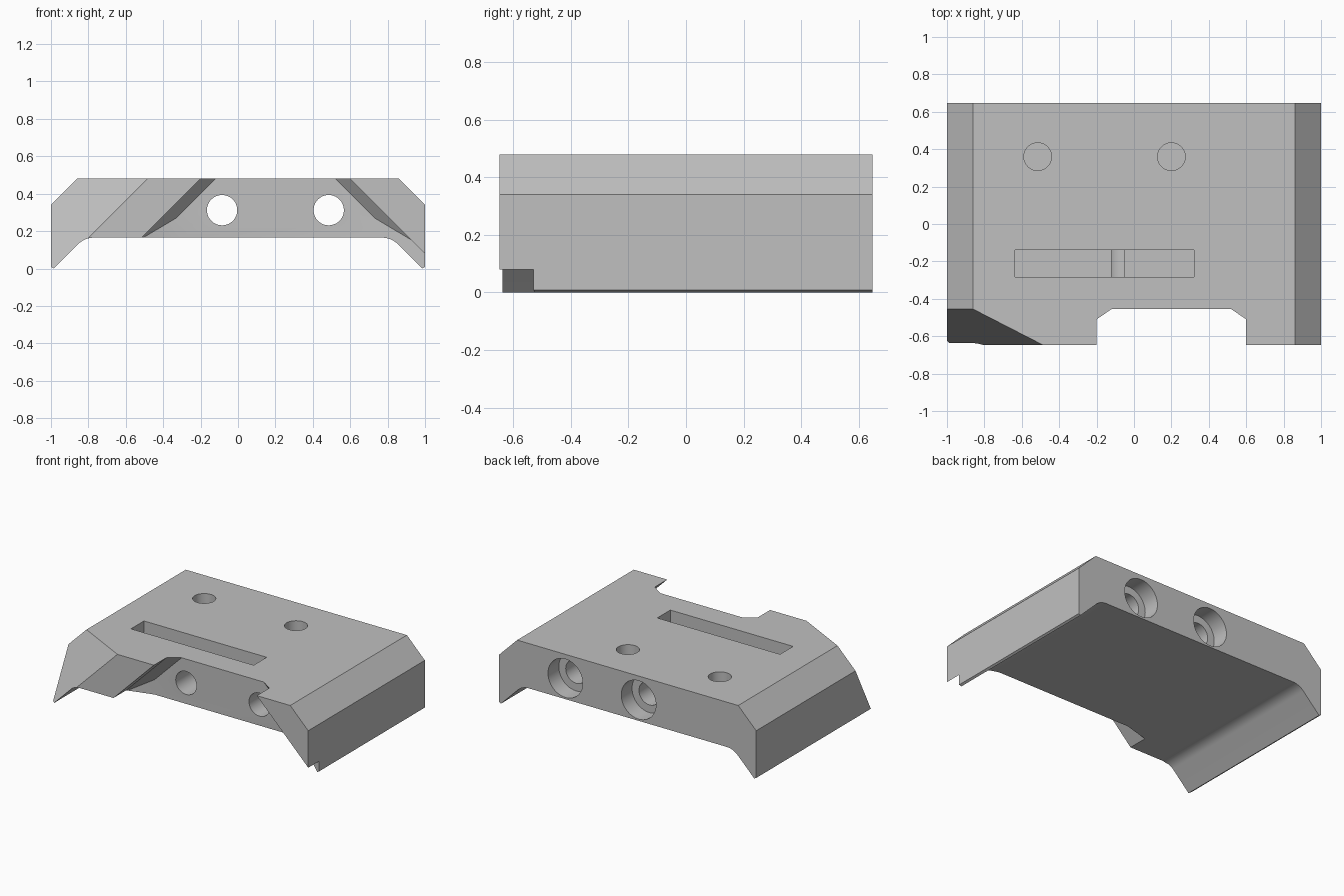
import bpy, bmesh, math
from mathutils import Matrix, Vector

default = bpy.data.objects.get("Cube")
if default:
    bpy.data.objects.remove(default, do_unlink=True)

grey = bpy.data.materials.new("plain_grey")
grey.use_nodes = True
colour = (0.527, 0.527, 0.527, 1)
grey.diffuse_color = colour
grey.node_tree.nodes["Principled BSDF"].inputs["Base Color"].default_value = colour

TOP, FLOOR, HALF_DEPTH = 0.48, 0.165, 0.648


def make_object(name, bm):
    bmesh.ops.recalc_face_normals(bm, faces=bm.faces)
    mesh = bpy.data.meshes.new(name)
    bm.to_mesh(mesh)
    bm.free()
    mesh.materials.append(grey)
    obj = bpy.data.objects.new(name, mesh)
    bpy.context.collection.objects.link(obj)
    return obj


def cut(target, bm):
    """Subtract a temporary solid from the target."""
    cutter = make_object("cutter", bm)
    cutter.hide_render = True
    mod = target.modifiers.new("cut", "BOOLEAN")
    mod.operation, mod.solver, mod.object = "DIFFERENCE", "EXACT", cutter
    bpy.context.view_layer.objects.active = target
    bpy.ops.object.modifier_apply(modifier=mod.name)
    bpy.data.objects.remove(cutter, do_unlink=True)


def box(low, high):
    low, high = Vector(low), Vector(high)
    bm = bmesh.new()
    bmesh.ops.create_cube(bm, size=1, matrix=Matrix.Translation((low + high) / 2)
                          @ Matrix.Diagonal((*(high - low), 1)))
    return bm


def trimmed_box(low, high, planes):
    """Box trimmed by planes given as (point, outward normal)."""
    bm = box(low, high)
    for point, normal in planes:
        result = bmesh.ops.bisect_plane(
            bm, geom=bm.verts[:] + bm.edges[:] + bm.faces[:], plane_co=point,
            plane_no=Vector(normal).normalized(), clear_outer=True)
        rim = [e for e in result["geom_cut"] if isinstance(e, bmesh.types.BMEdge)]
        if rim:
            bmesh.ops.edgeloop_fill(bm, edges=rim)
    return bm


def cylinder(centre, radius, length, along_y=False):
    bm = bmesh.new()
    turn = Matrix.Rotation(math.pi / 2, 4, "X") if along_y else Matrix()
    bmesh.ops.create_cone(bm, cap_ends=True, segments=64, radius1=radius,
                          radius2=radius, depth=length,
                          matrix=Matrix.Translation(centre) @ turn)
    return bm


# Body: half profile with rounded inner corner, mirrored and extruded front to back
bend = 0.05
radius = bend / math.tan(math.pi / 8)
half = [(0.86, TOP), (1, 0.34), (1, 0.008), (0.985, 0)]
for i in range(9):
    a = math.pi / 4 * (1 - i / 8)
    half.append((0.82 - bend + radius * math.sin(a), FLOOR - radius + radius * math.cos(a)))
profile = half + [(-x, z) for x, z in reversed(half)]
bm = bmesh.new()
face = bm.faces.new([bm.verts.new((x, -HALF_DEPTH, z)) for x, z in profile])
extruded = bmesh.ops.extrude_face_region(bm, geom=[face])
bmesh.ops.translate(bm, vec=(0, 2 * HALF_DEPTH, 0),
                    verts=[v for v in extruded["geom"] if isinstance(v, bmesh.types.BMVert)])
body = make_object("bracket_body", bm)

# Sloping cut across the front corner
cut(body, trimmed_box((-1.2, -0.9, -0.2), (0, 0, 0.7),
                      [((-0.86, -0.455, TOP), (0.19, 0.37, -0.19))]))

# Front recess flaring downwards, with bevelled inner corners
planes = [((0, -0.455, 0), (0, 1, 0))]
for side, wall, bevel, lower in ((1, 0.6, 0.52, 0.73), (-1, -0.2, -0.12, -0.33)):
    planes += [((wall, 0, TOP), (side, 0, 1)),
               ((bevel, -0.455, TOP), (side * 0.055, 0.08, 0.055)),
               ((lower, -0.455, 0), (side * 0.075, 0.27, 0))]
cut(body, trimmed_box((-1.5, -0.9, -0.2), (1.5, 0, 0.6), planes))

# Long bolt holes with a wide counterbore at the back
for x in (-0.085, 0.485):
    cut(body, cylinder((x, 0, 0.312), 0.081, 2, True))
    cut(body, cylinder((x, HALF_DEPTH, 0.312), 0.135, 0.24, True))

# Blind holes in the top
for x in (-0.515, 0.2):
    cut(body, cylinder((x, 0.36, TOP), 0.074, 0.4))

# Shallow slot in the top
cut(body, box((-0.635, -0.283, 0.385), (0.32, -0.138, 0.6)))

# Smooth bores, crisp edges
bpy.ops.object.select_all(action="DESELECT")
body.select_set(True)
bpy.context.view_layer.objects.active = body
bpy.ops.object.shade_smooth_by_angle(angle=math.radians(20))
